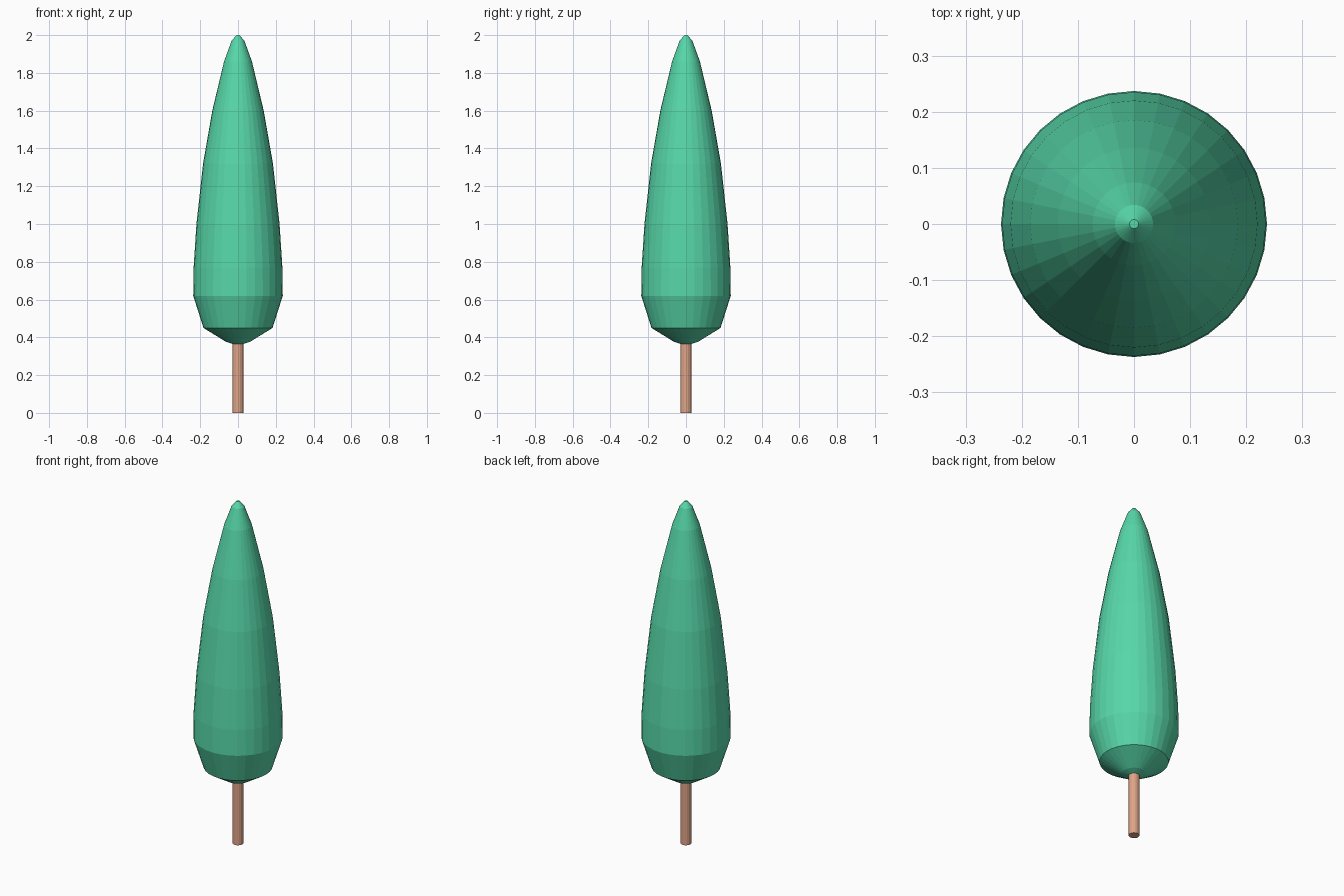
import bpy, bmesh, math

if "Cube" in bpy.data.objects:
    bpy.data.objects.remove(bpy.data.objects["Cube"])


def material(name, rgb):
    m = bpy.data.materials.new(name)
    m.diffuse_color = (*rgb, 1.0)
    m.use_nodes = True
    m.node_tree.nodes["Principled BSDF"].inputs["Base Color"].default_value = m.diffuse_color
    return m


def lathe(name, profile, sides, mat):
    """Revolve (radius, height) points about z and cap both ends."""
    bm = bmesh.new()
    rings = []
    for r, z in profile:
        rings.append([bm.verts.new((r * math.cos(2 * math.pi * i / sides),
                                    r * math.sin(2 * math.pi * i / sides), z))
                      for i in range(sides)])
    for a, b in zip(rings, rings[1:]):
        for i in range(sides):
            j = (i + 1) % sides
            bm.faces.new((a[i], a[j], b[j], b[i]))
    bm.faces.new(rings[0][::-1])
    bm.faces.new(rings[-1])
    mesh = bpy.data.meshes.new(name)
    bm.to_mesh(mesh)
    bm.free()
    mesh.materials.append(mat)
    obj = bpy.data.objects.new(name, mesh)
    bpy.context.collection.objects.link(obj)
    return obj


green = material("leaf green", (0.095, 0.68, 0.40))
brown = material("bark brown", (0.74, 0.37, 0.24))

# Tall tapering crown
lathe("foliage", [(0.03, 0.365), (0.065, 0.377), (0.183, 0.45), (0.237, 0.62),
                  (0.235, 0.77), (0.22, 1.0), (0.185, 1.32), (0.136, 1.60),
                  (0.074, 1.86), (0.034, 1.97), (0.008, 2.0)], 32, green)

# Thin round trunk
lathe("trunk", [(0.029, 0.0), (0.029, 0.40)], 16, brown)
